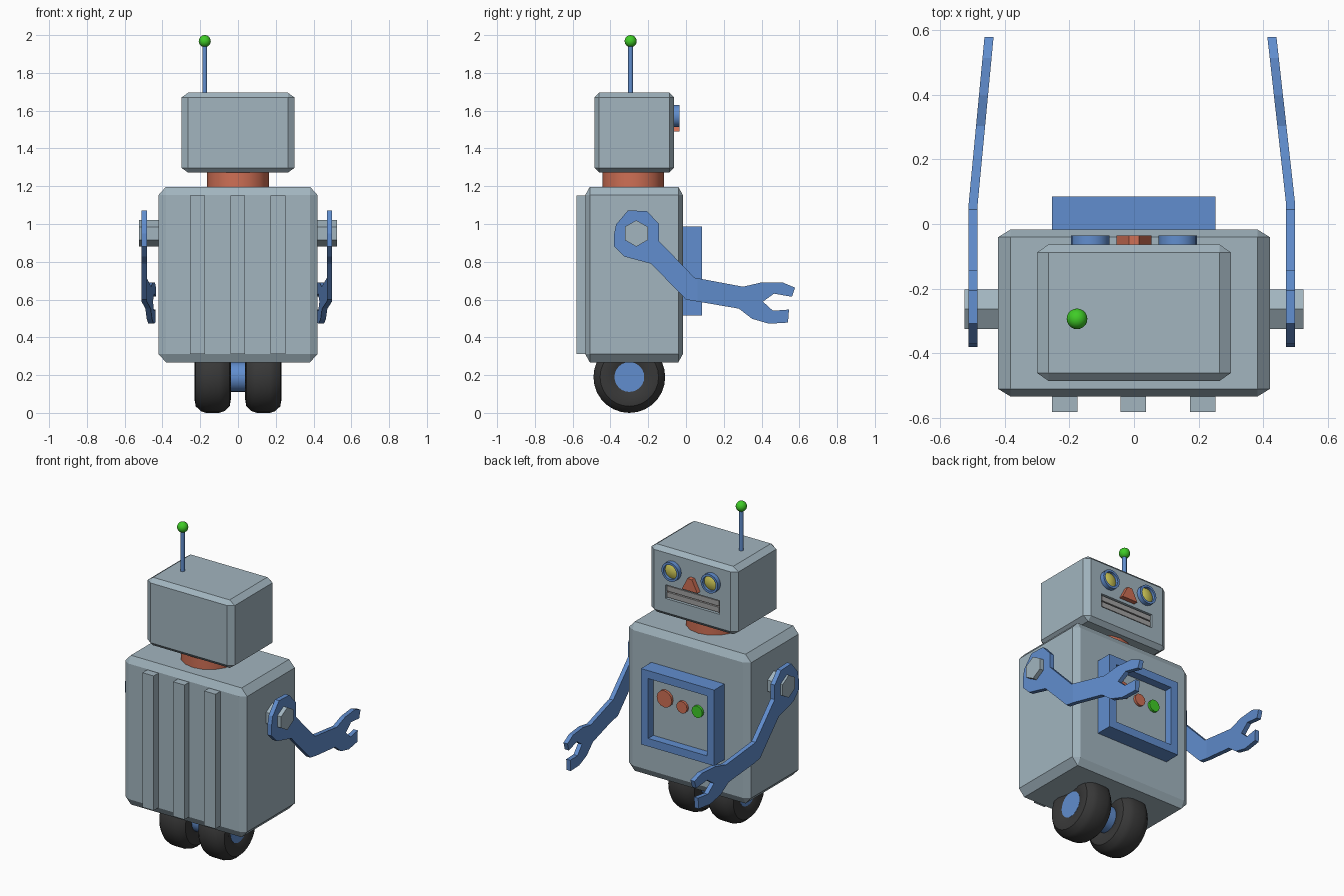
import bpy, bmesh, math
from mathutils import Matrix, Vector

if "Cube" in bpy.data.objects:
    bpy.data.objects.remove(bpy.data.objects["Cube"])

PALETTE = {
    "steel": (0.36, 0.46, 0.52, 1), "blue": (0.12, 0.27, 0.62, 1),
    "red": (0.62, 0.16, 0.09, 1), "green": (0.05, 0.6, 0.02, 1),
    "yellow": (0.65, 0.6, 0.1, 1), "rubber": (0.04, 0.04, 0.04, 1),
    "teeth": (0.36, 0.36, 0.36, 1),
}
MATS = {}
for key, col in PALETTE.items():
    MATS[key] = bpy.data.materials.new(key)
    MATS[key].diffuse_color = col


def finish(bm, name, mat, smooth=False):
    bmesh.ops.recalc_face_normals(bm, faces=bm.faces)
    me = bpy.data.meshes.new(name)
    bm.to_mesh(me)
    bm.free()
    ob = bpy.data.objects.new(name, me)
    bpy.context.collection.objects.link(ob)
    me.materials.append(MATS[mat])
    if smooth:
        bpy.ops.object.select_all(action='DESELECT')
        ob.select_set(True)
        bpy.context.view_layer.objects.active = ob
        bpy.ops.object.shade_smooth_by_angle(angle=math.radians(35))
    return ob


def box(name, lo, hi, mat, bevel=0):
    """Box between two corners; bevel is a fraction of each side."""
    lo, hi = Vector(lo), Vector(hi)
    bm = bmesh.new()
    bmesh.ops.create_cube(bm, size=1)
    if bevel:
        bmesh.ops.bevel(bm, geom=bm.edges[:], offset=bevel, segments=1, affect='EDGES')
    bmesh.ops.scale(bm, vec=hi - lo, verts=bm.verts)
    bmesh.ops.translate(bm, vec=(lo + hi) / 2, verts=bm.verts)
    return finish(bm, name, mat)


AXES = {'x': Matrix.Rotation(math.pi / 2, 4, 'Y'), 'y': Matrix.Rotation(-math.pi / 2, 4, 'X'),
        'z': Matrix.Identity(4)}


def lathe(name, profile, centre, axis, mat, n=24, closed=False, smooth=True):
    """Revolve (radius, height) points around an axis; caps the ends unless closed."""
    bm = bmesh.new()
    rings = [[bm.verts.new((r * math.cos(2 * math.pi * i / n), r * math.sin(2 * math.pi * i / n), h))
              for i in range(n)] for r, h in profile]
    pairs = list(zip(rings, rings[1:])) + ([(rings[-1], rings[0])] if closed else [])
    for a, b in pairs:
        for i in range(n):
            j = (i + 1) % n
            bm.faces.new((a[i], a[j], b[j], b[i]))
    if not closed:
        bm.faces.new(rings[0])
        bm.faces.new(rings[-1])
    bm.transform(Matrix.Translation(centre) @ AXES[axis])
    return finish(bm, name, mat, smooth)


def prism(points, offset):
    """Bmesh prism from 3D outline points, extruded by offset."""
    bm = bmesh.new()
    f = bm.faces.new([bm.verts.new(p) for p in points])
    ext = bmesh.ops.extrude_face_region(bm, geom=[f])['geom']
    bmesh.ops.translate(bm, vec=offset, verts=[v for v in ext if isinstance(v, bmesh.types.BMVert)])
    if f.is_valid and all(len(e.link_faces) == 1 for e in f.edges) is False and len(bm.faces) == len(points) + 1:
        bm.faces.new([v for v in f.verts])
    return bm


# torso, neck and head
box("torso", (-0.42, -0.533, 0.268), (0.42, -0.017, 1.197), "steel", 0.046)
head = box("head", (-0.3, -0.485, 1.272), (0.3, -0.063, 1.695), "steel", 0.06)
lathe("neck", [(0.163, 1.15), (0.163, 1.32)], (0, -0.28, 0), 'z', "red", 16)

# mouth slot cut into the face, with two bars
cutter = box("mouth_cutter", (-0.185, -0.083, 1.385), (0.185, 0, 1.47), "red")
cutter.hide_render = True
mod = head.modifiers.new("mouth", 'BOOLEAN')
mod.operation, mod.object, mod.solver = 'DIFFERENCE', cutter, 'EXACT'
bpy.context.view_layer.objects.active = head
bpy.ops.object.modifier_apply(modifier=mod.name)
bpy.data.objects.remove(cutter)
box("mouth_back", (-0.184, -0.09, 1.386), (0.184, -0.081, 1.469), "red")
for i, z in enumerate((1.392, 1.431)):
    box(f"mouth_bar_{i}", (-0.178, -0.085, z), (0.178, -0.069, z + 0.032), "teeth")

# antenna
lathe("antenna_rod", [(0.013, 1.67), (0.013, 1.96)], (-0.176, -0.293, 0), 'z', "blue", 12)
bm = bmesh.new()
bmesh.ops.create_uvsphere(bm, u_segments=20, v_segments=12, radius=0.032)
bmesh.ops.translate(bm, vec=(-0.176, -0.293, 1.968), verts=bm.verts)
finish(bm, "antenna_ball", "green", True)

# eyes
for s in (-1, 1):
    c = (s * 0.135, 0, 1.572)
    lathe(f"eye_rim_{s}", [(0.059, -0.075), (0.059, -0.035), (0.045, -0.035), (0.045, -0.075)],
          c, 'y', "blue", 20, closed=True)
    lathe(f"eye_lens_{s}", [(0.045, -0.07), (0.045, -0.052), (0.03, -0.045), (0.01, -0.041)],
          c, 'y', "yellow", 20)

# nose
finish(prism([(-0.054, -0.075, 1.49), (0.054, -0.075, 1.49), (0.015, -0.075, 1.565), (-0.015, -0.075, 1.565)],
             (0, 0.04, 0)), "nose", "red")

# ribs on the other side of the torso
for i, x in enumerate((-0.214, -0.002, 0.212)):
    box(f"rib_{i}", (x - 0.039, -0.58, 0.312), (x + 0.039, -0.52, 1.15), "steel")

# recessed chest panel
bm = bmesh.new()
bmesh.ops.create_cube(bm, size=1)
bmesh.ops.scale(bm, vec=(0.504, 0.115, 0.472), verts=bm.verts)
bmesh.ops.translate(bm, vec=(-0.001, 0.027, 0.751), verts=bm.verts)
bm.normal_update()
front = max(bm.faces, key=lambda f: f.normal.y)
bmesh.ops.inset_region(bm, faces=[front], thickness=0.07)
bmesh.ops.inset_region(bm, faces=[front], thickness=0.001)
bmesh.ops.translate(bm, vec=(0, -0.05, 0), verts=front.verts)
front.material_index = 1
panel = finish(bm, "chest_panel", "blue")
panel.data.materials.append(MATS["steel"])
for i, (x, z, r, m) in enumerate(((0.115, 0.82, 0.052, "red"), (-0.005, 0.8, 0.037, "red"),
                                  (-0.11, 0.8, 0.037, "green"))):
    lathe(f"chest_button_{i}", [(r, 0.025), (r, 0.05)], (x, 0, z), 'y', m, 12)

# wheels on a shared axle
lathe("axle", [(0.079, -0.215), (0.079, 0.215)], (0, -0.3, 0.19), 'x', "blue", 24)
half = [(0.078, 0.08), (0.12, 0.096), (0.155, 0.09), (0.181, 0.062), (0.19, 0.035)]
tyre = half + [(r, -h) for r, h in reversed(half)]
for s in (-1, 1):
    lathe(f"tyre_{s}", tyre, (s * 0.134, -0.3, 0.19), 'x', "rubber", 28, closed=True)

# arms: side outline (y, z), bent inwards past the elbow
ARM = [(-0.38, 0.95), (-0.37, 0.998), (-0.307, 1.072), (-0.206, 1.068), (-0.143, 1.0), (-0.143, 0.91),
       (0.045, 0.716), (0.302, 0.668), (0.397, 0.69), (0.513, 0.69), (0.577, 0.663), (0.561, 0.615),
       (0.466, 0.631), (0.407, 0.589), (0.46, 0.541), (0.545, 0.547), (0.54, 0.478), (0.44, 0.472),
       (0.35, 0.498), (0.28, 0.552), (0.0, 0.6), (-0.185, 0.79), (-0.328, 0.828), (-0.38, 0.88)]
for s, name, x0, bend in ((1, "right", 0.484, 0.112), (-1, "left", 0.497, 0.095)):
    bm = prism([(s * (x0 - 0.014), y, z) for y, z in ARM], (s * 0.028, 0, 0))
    bmesh.ops.bisect_plane(bm, geom=bm.verts[:] + bm.edges[:] + bm.faces[:],
                           plane_co=(0, 0.06, 0), plane_no=(0, 1, 0))
    for v in bm.verts:
        v.co.x -= s * bend * max(0, v.co.y - 0.06)
    finish(bm, f"{name}_arm", "blue")
    # hexagonal shoulder bolt
    lathe(f"{name}_shoulder_bolt", [(0.07, s * 0.4), (0.07, s * 0.524)], (0, -0.263, 0.95), 'x',
          "steel", 6, smooth=False)

for m in bpy.data.materials:
    if m.users and not m.is_grease_pencil:
        m.use_nodes = True
        m.node_tree.nodes["Principled BSDF"].inputs["Base Color"].default_value = m.diffuse_color
